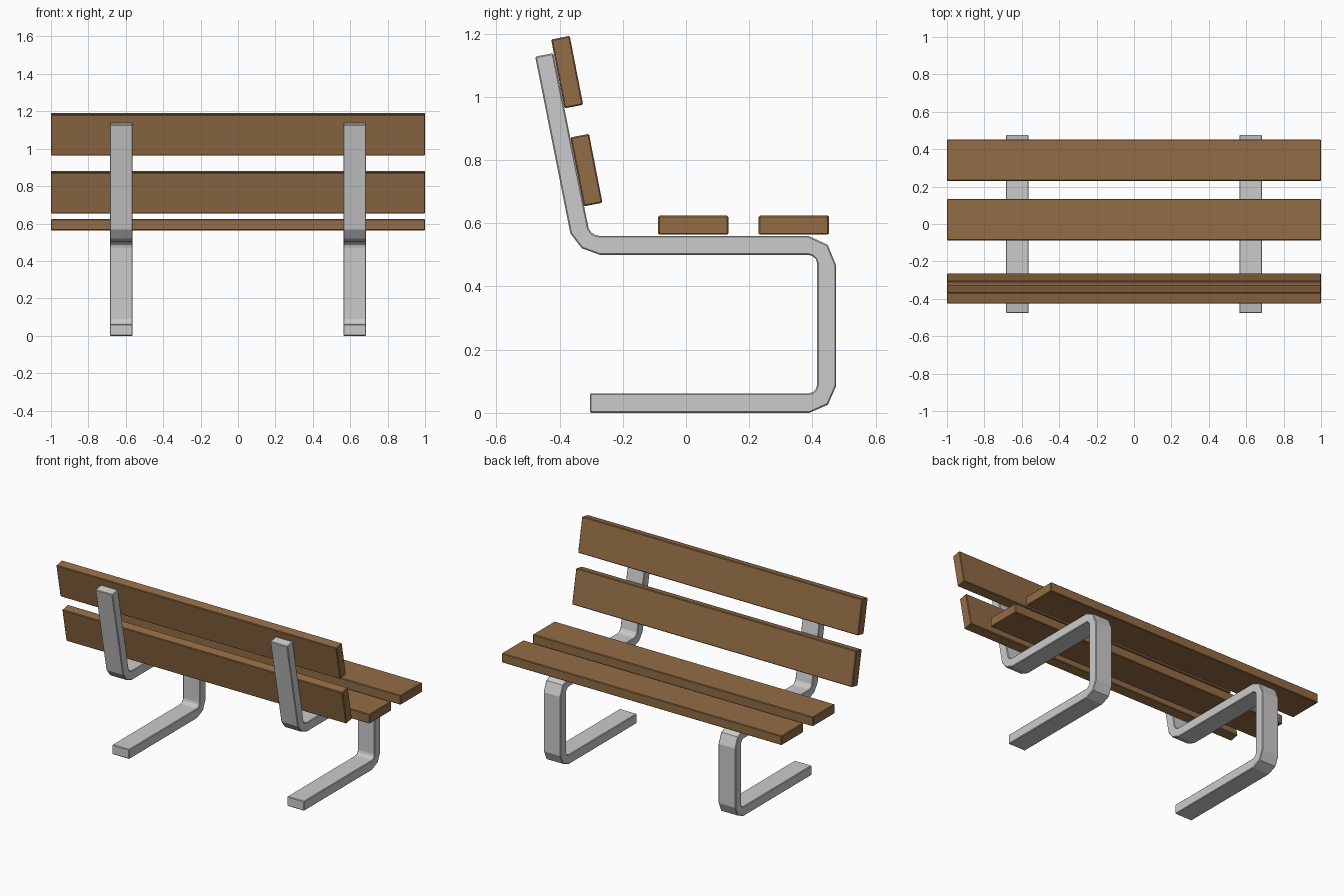
import bpy, bmesh, math
from mathutils import Matrix

if "Cube" in bpy.data.objects:
    bpy.data.objects.remove(bpy.data.objects["Cube"])

def material(name, rgb):
    m = bpy.data.materials.new(name)
    m.diffuse_color = (*rgb, 1)
    m.use_nodes = True
    m.node_tree.nodes["Principled BSDF"].inputs["Base Color"].default_value = m.diffuse_color
    return m

wood = material("wood", (0.29, 0.15, 0.06))

def finish(name, bm, mat=None):
    bmesh.ops.recalc_face_normals(bm, faces=bm.faces)
    me = bpy.data.meshes.new(name)
    bm.to_mesh(me)
    bm.free()
    ob = bpy.data.objects.new(name, me)
    bpy.context.collection.objects.link(ob)
    if mat:
        me.materials.append(mat)
    # softened edges, leaving the shallow bend facets alone
    bev = ob.modifiers.new("edge", 'BEVEL')
    bev.width = 0.004
    bev.segments = 1
    bev.limit_method = 'ANGLE'
    bev.angle_limit = math.radians(60)
    return ob

def slat(name, y, z, tilt=0.0):
    bm = bmesh.new()
    bmesh.ops.create_cube(bm, size=1, matrix=Matrix.Diagonal((2, 0.222, 0.06, 1)))
    ob = finish(name, bm, wood)
    ob.location = (0, y, z)
    ob.rotation_euler.x = math.radians(tilt)

# Wooden seat and backrest boards
slat("seat_slat_front", 0.341, 0.594)
slat("seat_slat_rear", 0.023, 0.594)
slat("back_slat_lower", -0.315, 0.768, 101)
slat("back_slat_upper", -0.376, 1.078, 101)

# Bent metal strap, side profile (y, z): outer run then inner run back
profile = [
    (-0.304, 0), (0.39, 0), (0.449, 0.026), (0.475, 0.085),
    (0.475, 0.467), (0.448, 0.532), (0.387, 0.56), (-0.273, 0.56),
    (-0.287, 0.563), (-0.299, 0.57), (-0.308, 0.583), (-0.42, 1.138),
    (-0.477, 1.127), (-0.366, 0.568), (-0.33, 0.521), (-0.273, 0.5),
    (0.387, 0.5), (0.4, 0.496), (0.411, 0.486), (0.415, 0.472),
    (0.415, 0.09), (0.411, 0.076), (0.402, 0.066), (0.388, 0.062),
    (-0.304, 0.062),
]

for side, x in (("left", -0.624), ("right", 0.624)):
    bm = bmesh.new()
    face = bm.faces.new([bm.verts.new((x - 0.061, y, z)) for y, z in profile])
    ext = bmesh.ops.extrude_face_region(bm, geom=[face])
    bmesh.ops.translate(bm, vec=(0.122, 0, 0),
                        verts=[g for g in ext["geom"] if isinstance(g, bmesh.types.BMVert)])
    finish(side + "_frame", bm)
